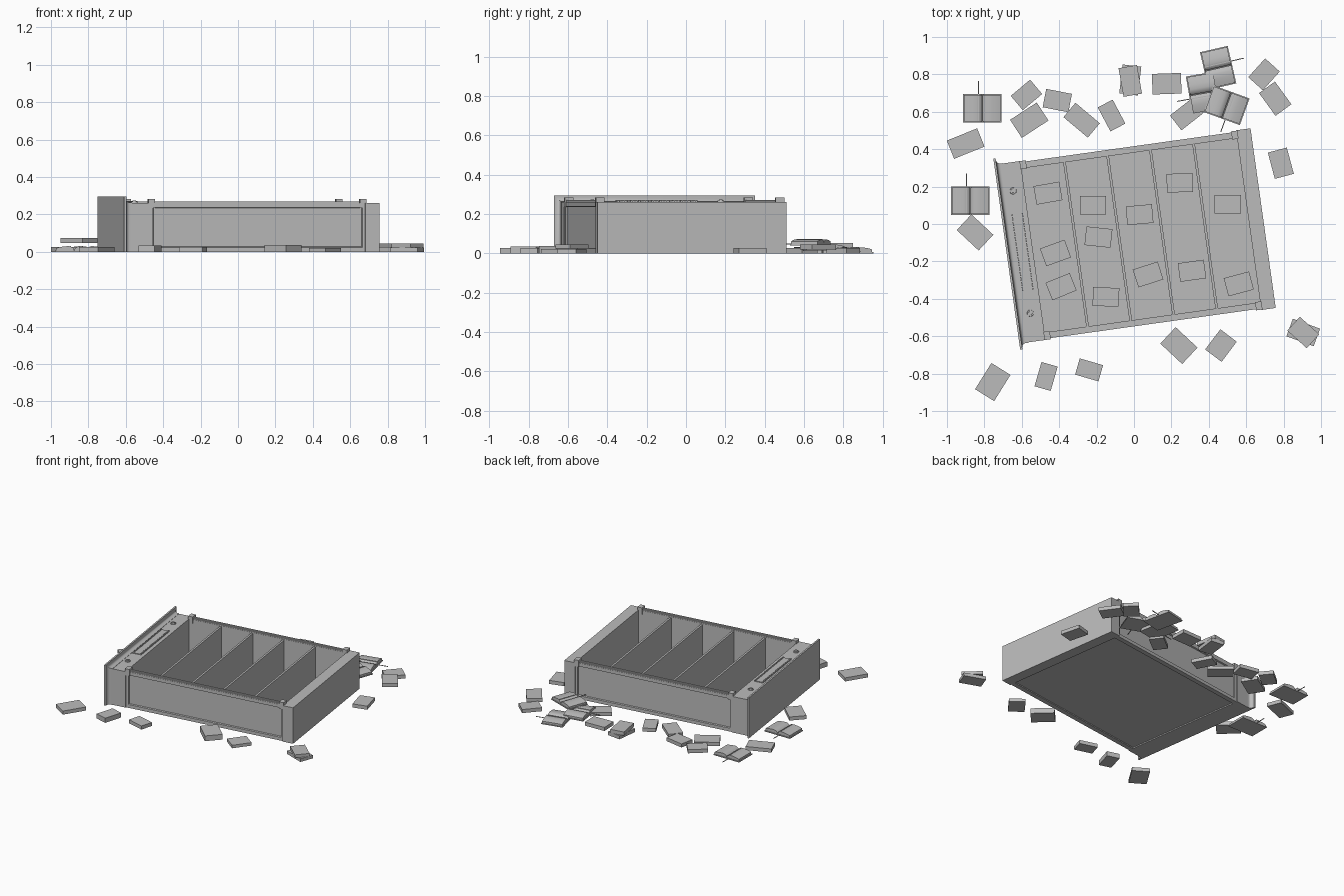
import bpy, bmesh, math
from mathutils import Matrix

if "Cube" in bpy.data.objects:
    bpy.data.objects.remove(bpy.data.objects["Cube"])

grey = bpy.data.materials.new("plain_grey")
grey.diffuse_color = (0.5, 0.5, 0.5, 1)
grey.use_nodes = True
grey.node_tree.nodes["Principled BSDF"].inputs["Base Color"].default_value = grey.diffuse_color

# The case lies on its back, turned a little on the ground
CASE = Matrix.Rotation(math.radians(8), 4, 'Z') @ Matrix.Translation((0, -0.065, 0))


def finish(name, bm, matrix, smooth=False):
    bmesh.ops.recalc_face_normals(bm, faces=bm.faces)
    me = bpy.data.meshes.new(name)
    bm.to_mesh(me)
    bm.free()
    ob = bpy.data.objects.new(name, me)
    ob.matrix_world = matrix
    me.materials.append(grey)
    bpy.context.collection.objects.link(ob)
    if smooth:
        bpy.context.view_layer.objects.active = ob
        ob.select_set(True)
        bpy.ops.object.shade_smooth_by_angle(angle=math.radians(35))
        ob.select_set(False)
    return ob


def add_box(bm, x0, x1, y0, y1, z0, z1):
    m = Matrix.Translation(((x0 + x1) / 2, (y0 + y1) / 2, (z0 + z1) / 2)) @ \
        Matrix.Diagonal((x1 - x0, y1 - y0, z1 - z0, 1))
    return bmesh.ops.create_cube(bm, size=1, matrix=m)["verts"]


def boxes(name, spans, matrix=CASE):
    bm = bmesh.new()
    for s in spans:
        add_box(bm, *s)
    return finish(name, bm, matrix)


def extrude_profile(bm, pts, y0, y1):
    """Closed x/z profile pulled along y."""
    f = bm.faces.new([bm.verts.new((x, y0, z)) for x, z in pts])
    r = bmesh.ops.extrude_face_region(bm, geom=[f])
    bmesh.ops.translate(bm, vec=(0, y1 - y0, 0),
                        verts=[v for v in r["geom"] if isinstance(v, bmesh.types.BMVert)])


# Back panel and shelves
boxes("back_panel", [(-0.66, 0.68, -0.465, 0.465, 0.008, 0.02)])
boxes("shelves", [(u - 0.007, u + 0.007, -0.45, 0.45, 0.018, 0.255)
                  for u in (-0.322, -0.089, 0.142, 0.375)])

# Side walls with a recessed outer panel, fluted front edge and end blocks
for s, label in ((1, "far"), (-1, "near")):
    bm = bmesh.new()
    ya, yb = sorted((s * 0.443, s * 0.477))
    add_box(bm, -0.56, 0.62, ya, yb, 0, 0.262)
    outer = max(bm.faces, key=lambda f: s * f.calc_center_median().y)
    bmesh.ops.inset_region(bm, faces=[outer], thickness=0.034)
    bmesh.ops.inset_region(bm, faces=[outer], thickness=0.005, depth=-0.009)
    finish(label + "_side", bm, CASE)
    boxes(label + "_flutes", [(-0.525, 0.58, s * 0.46 + d - 0.004, s * 0.46 + d + 0.004, 0.255, 0.27)
                              for d in (-0.011, 0, 0.011)])
    boxes(label + "_end_blocks", [(u - 0.017, u + 0.017, s * 0.461 - 0.022, s * 0.461 + 0.022, 0.235, 0.283)
                                  for u in (-0.543, 0.6)])

# Plinth
boxes("plinth", [(0.61, 0.688, -0.485, 0.485, 0, 0.262)])

# Header board with plaque, beading and rosettes
boxes("header_board", [(-0.66, -0.555, -0.483, 0.483, 0, 0.262)])
boxes("header_plaque", [(-0.635, -0.587, -0.205, 0.205, 0.26, 0.267)])
boxes("header_beading", [(u - 0.004, u + 0.004, i * 0.0135 - 0.004, i * 0.0135 + 0.004, 0.26, 0.271)
                         for i in range(-15, 16) for u in (-0.638, -0.584)])
for s in (-1, 1):
    bm = bmesh.new()
    for r, h in ((0.021, 0.268), (0.012, 0.274)):
        bmesh.ops.create_cone(bm, cap_ends=True, segments=20, radius1=r, radius2=r * 0.8, depth=0.02,
                              matrix=Matrix.Translation((-0.615, s * 0.33, h - 0.01)))
    finish("rosette", bm, CASE, True)

# Crown moulding: rings of a cove that flare out to the top lip
bm = bmesh.new()
rings = []
cove = [(0.0, 0.0)] + [(0.012 + 0.022 * t / 5, 0.022 * (1 - math.sqrt(1 - (t / 5) ** 2))) for t in range(6)]
for du, out in cove + [(0.034, 0.031), (0.046, 0.031)]:
    u, w, h = -0.65 - du, 0.485 + out, 0.264 + out
    rings.append([bm.verts.new(c) for c in ((u, -w, 0), (u, w, 0), (u, w, h), (u, -w, h))])
for a, b in zip(rings, rings[1:]):
    for i in range(4):
        j = (i + 1) % 4
        bm.faces.new((a[i], a[j], b[j], b[i]))
bm.faces.new(rings[0])
bm.faces.new(rings[-1])
bmesh.ops.remove_doubles(bm, verts=bm.verts, dist=1e-5)
finish("crown_moulding", bm, CASE, True)


# Closed books: x, y, turn in degrees, length, width, base height
def place(x, y, z, a):
    return Matrix.Translation((x, y, z)) @ Matrix.Rotation(math.radians(a), 4, 'Z')


def closed_book(x, y, a, l, w, z=0.0, t=0.026):
    bm = bmesh.new()
    add_box(bm, -l / 2, l / 2, -w / 2, w / 2, 0, t)
    finish("closed_book", bm, place(x, y, z, a))


for b in ((-.90, .43, 22, .175, .105), (-.575, .69, 40, .135, .1), (-.56, .555, 33, .17, .115),
          (-.41, .66, -11, .14, .1), (-.28, .555, -40, .17, .1), (-.12, .58, -62, .145, .09),
          (-.02, .77, 83, .155, .1), (-.02, .765, -80, .155, .1, .026), (.175, .75, 2, .155, .11),
          (.28, .585, 38, .145, .1), (.695, .80, 48, .135, .105), (.755, .67, -54, .15, .105, .02),
          (.785, .325, -75, .145, .105), (-.85, -.045, -43, .16, .115, .047)):
    closed_book(*b)
for b in ((-.755, -.845, 58, .165, .12), (-.47, -.815, 74, .135, .09, 0, .034),
          (-.24, -.78, -16, .13, .09), (.24, -.65, -43, .16, .12, 0, .038),
          (.465, -.65, 53, .135, .11, 0, .022), (.905, -.58, -20, .155, .1, 0, .023),
          (.905, -.58, -42, .14, .1, .024, .022)):
    closed_book(*b)

# Books lying inside the compartments
for x, y, a in ((-.46, .165, 10), (-.22, .1, 0), (.03, .05, 5), (.245, .22, 2), (.5, .105, -1), (-.19, -.07, -6),
                (-.42, -.155, 20), (-.39, -.335, 22), (-.15, -.39, -2), (.075, -.27, 18), (.31, -.25, 8),
                (.56, -.32, 15)):
    closed_book(x, y, a, .14, .1, .02)


# Open books: thin cover, two curved page blocks and a ribbon
def open_book(x, y, a, z=0.0):
    m = place(x, y, z, a)
    boxes("open_cover", [(-.103, .103, -.076, .076, 0, .006)], m)
    bm = bmesh.new()
    top = [(0.002, .016), (.012, .026), (.03, .031), (.055, .029), (.08, .025), (.098, .02)]
    for s in (-1, 1):
        extrude_profile(bm, [(s * px, pz) for px, pz in [(.002, .005)] + top + [(.098, .005)]], -.071, .071)
    finish("open_pages", bm, m, True)
    boxes("ribbon", [(-.022, -.017, -.07, .07, .028, .032), (-.022, -.017, .07, .145, .006, .009)], m)


for b in ((-.812, .62, 0), (-.875, .125, 0), (.45, .835, -77), (.37, .70, 100, .015), (.495, .635, 160, .04)):
    open_book(*b)
